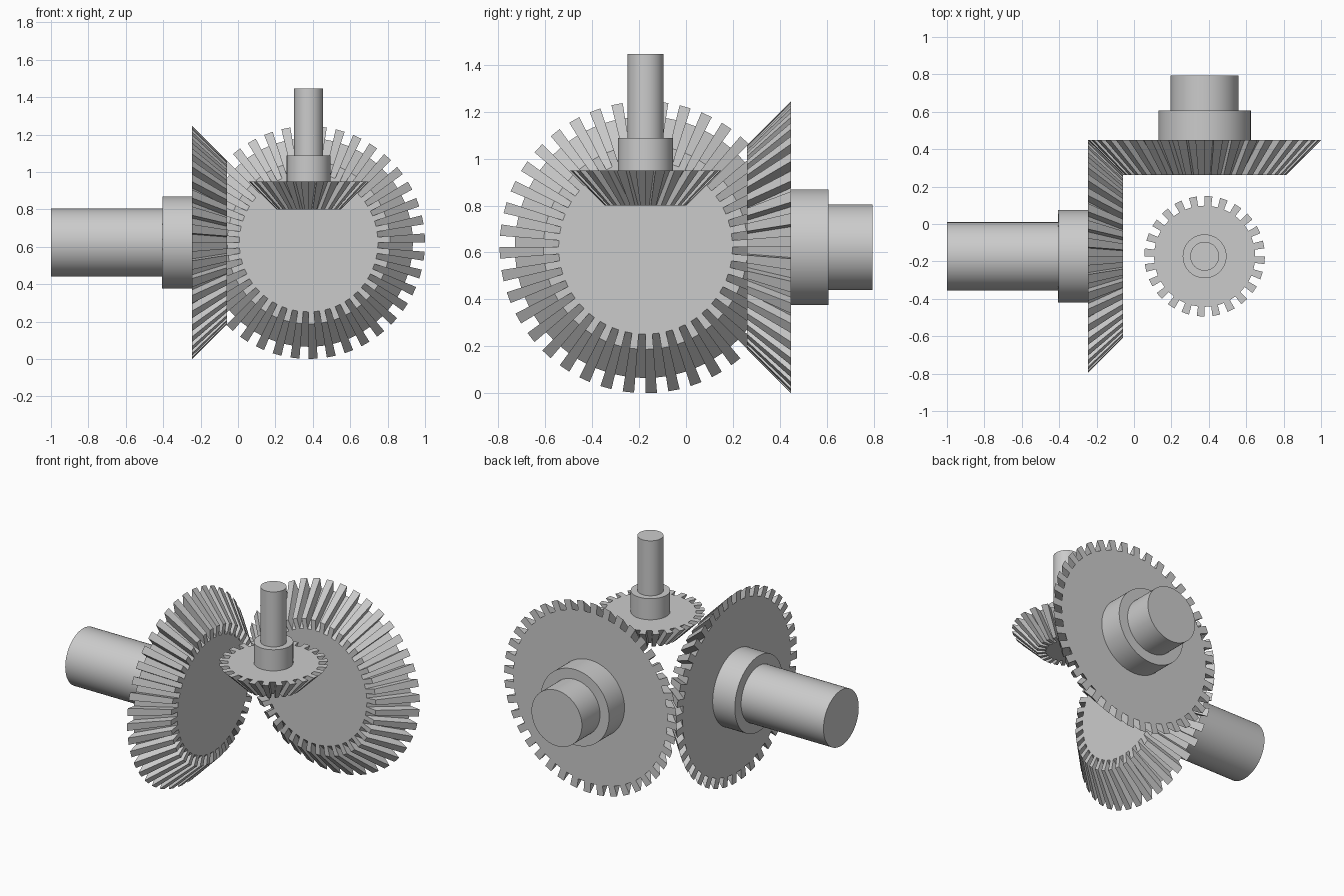
import bpy, bmesh, math
from mathutils import Matrix, Vector

cube = bpy.data.objects.get("Cube")
if cube:
    bpy.data.objects.remove(cube, do_unlink=True)

grey = bpy.data.materials.new("plain_grey")
grey.use_nodes = True
grey.diffuse_color = (0.6, 0.6, 0.6, 1)
grey.node_tree.nodes["Principled BSDF"].inputs["Base Color"].default_value = (0.6, 0.6, 0.6, 1)


def cone(bm, r_low, r_high, z_low, z_high, segments):
    """Capped frustum along the local z axis."""
    return bmesh.ops.create_cone(
        bm, cap_ends=True, segments=segments, radius1=r_low, radius2=r_high,
        depth=z_high - z_low, matrix=Matrix.Translation((0, 0, (z_low + z_high) / 2)))


def finish(bm, name, frame, smooth):
    bmesh.ops.recalc_face_normals(bm, faces=bm.faces[:])
    mesh = bpy.data.meshes.new(name)
    bm.to_mesh(mesh)
    bm.free()
    mesh.materials.append(grey)
    obj = bpy.data.objects.new(name, mesh)
    bpy.context.collection.objects.link(obj)
    obj.matrix_world = frame
    if smooth:
        bpy.ops.object.select_all(action='DESELECT')
        obj.select_set(True)
        bpy.context.view_layer.objects.active = obj
        bpy.ops.object.shade_smooth_by_angle(angle=math.radians(30))


def bevel_wheel(name, frame, teeth, radius, tooth_depth, thickness):
    """Toothed cone at 45 degrees: wide end at z = 0, narrow end below."""
    bm = bmesh.new()
    root = radius - tooth_depth
    cone(bm, root - thickness, root, -thickness, 0, 2 * teeth)
    step = math.pi / teeth
    flanks = []
    for face in bm.faces:
        c = face.calc_center_median()
        if len(face.verts) == 4 and math.floor(math.atan2(c.y, c.x) / step) % 2:
            flanks.append(face)
    # raise every second flank into a tooth
    raised = bmesh.ops.extrude_discrete_faces(bm, faces=flanks)["faces"]
    for vert in {v for f in raised for v in f.verts}:
        vert.co += Vector((vert.co.x, vert.co.y, 0)).normalized() * tooth_depth
    finish(bm, name, frame, False)


def rod(name, frame, radius, start, end):
    bm = bmesh.new()
    cone(bm, radius, radius, start, end, 96)
    finish(bm, name, frame, True)


def gear(name, location, rotation, teeth, radius, tooth_depth, thickness,
         hub_radius, hub_end, shaft_radius, shaft_end):
    frame = Matrix.Translation(location) @ rotation
    bevel_wheel(name + "_wheel", frame, teeth, radius, tooth_depth, thickness)
    rod(name + "_hub", frame, hub_radius, 0, hub_end)
    rod(name + "_shaft", frame, shaft_radius, hub_end, shaft_end)


quarter = -math.pi / 2
wheel = dict(teeth=40, radius=0.6225, tooth_depth=0.065, thickness=0.187,
             hub_radius=0.247, hub_end=0.16, shaft_radius=0.182)

# large gears: one with its shaft to the back, one with its shaft to the right
gear("back_gear", (0.3775, 0.448, 0.6225), Matrix.Rotation(quarter, 4, 'X'),
     shaft_end=0.347, **wheel)
gear("right_gear", (-0.245, -0.1725, 0.6225), Matrix.Rotation(quarter, 4, 'Y'),
     shaft_end=0.755, **wheel)

# small gear with its shaft upright
gear("top_gear", (0.3775, -0.1725, 0.95), Matrix.Identity(4), 24, 0.3225, 0.052, 0.15,
     0.117, 0.138, 0.077, 0.497)
